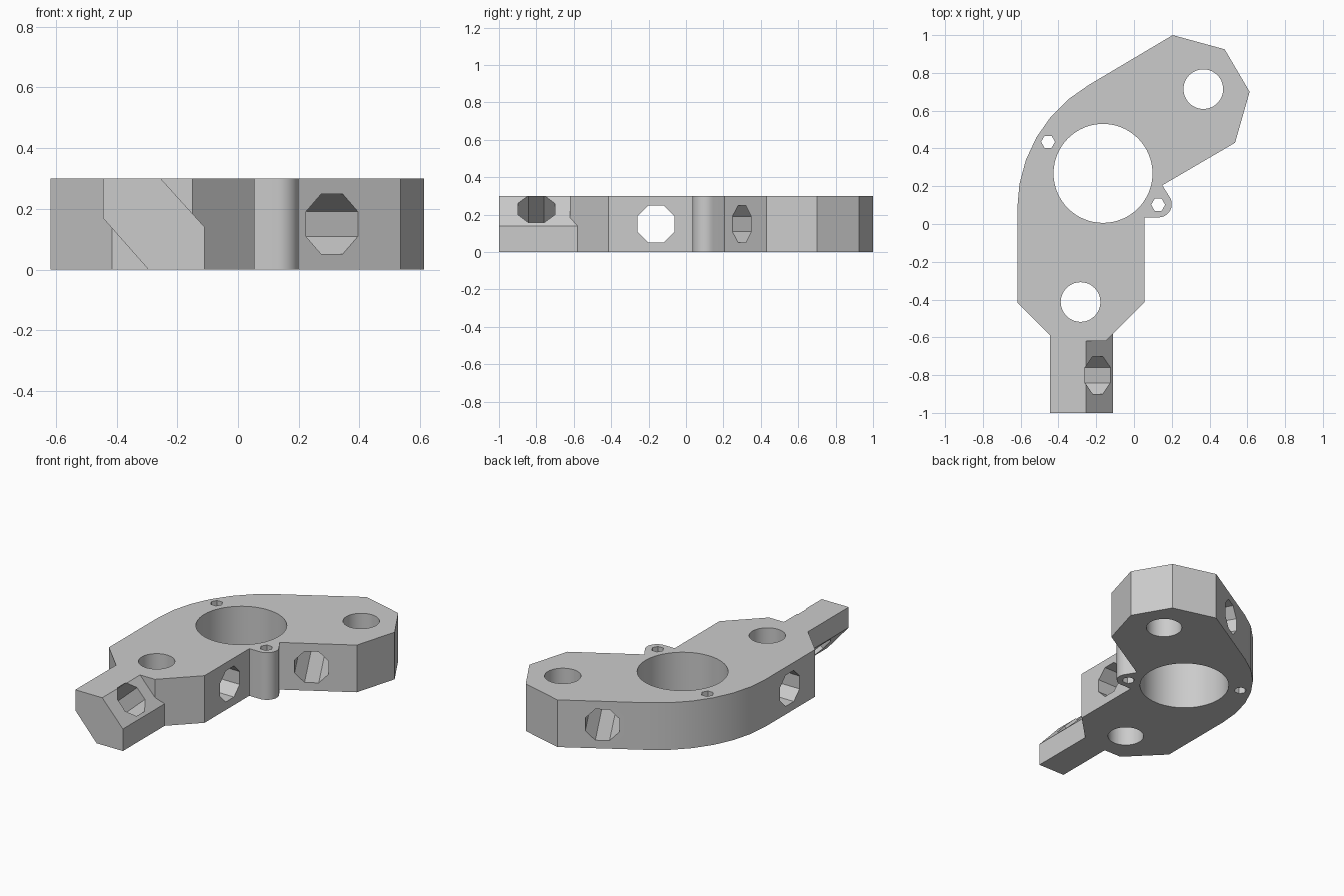
import bpy, math
from math import cos, sin, radians
from mathutils import Vector, Matrix

if "Cube" in bpy.data.objects:
    bpy.data.objects.remove(bpy.data.objects["Cube"])

HEIGHT = 0.3
MID = HEIGHT / 2

grey = bpy.data.materials.new("plain_grey")
grey.use_nodes = True
grey.diffuse_color = (0.6, 0.6, 0.6, 1)
grey.node_tree.nodes["Principled BSDF"].inputs["Base Color"].default_value = (0.6, 0.6, 0.6, 1)


def arc(cx, cy, r, start, end, steps):
    angles = [radians(start + (end - start) * i / steps) for i in range(steps + 1)]
    return [(cx + r * cos(a), cy + r * sin(a)) for a in angles]


def prism(name, profile, depth, matrix=Matrix()):
    """Extrude a 2D outline along local z, then place it."""
    n = len(profile)
    verts = [(x, y, z) for z in (0, depth) for x, y in profile]
    faces = [tuple(reversed(range(n))), tuple(range(n, 2 * n))]
    faces += [(i, (i + 1) % n, (i + 1) % n + n, i + n) for i in range(n)]
    mesh = bpy.data.meshes.new(name)
    mesh.from_pydata(verts, [], faces)
    mesh.transform(matrix)
    mesh.materials.append(grey)
    obj = bpy.data.objects.new(name, mesh)
    bpy.context.collection.objects.link(obj)
    return obj


def hole(name, centre, axis, r, sides, length, phase=0.0):
    """Cutter centred on a point and running along an axis."""
    ring = [(r * cos(phase + math.tau * i / sides), r * sin(phase + math.tau * i / sides))
            for i in range(sides)]
    turn = Vector(axis).to_track_quat('Z', 'Y').to_matrix().to_4x4()
    place = Matrix.Translation(centre) @ turn @ Matrix.Translation((0, 0, -length / 2))
    obj = prism(name, ring, length, place)
    obj.hide_render = True
    return obj


def combine(target, other, operation):
    mod = target.modifiers.new(other.name, 'BOOLEAN')
    mod.operation, mod.solver, mod.object = operation, 'EXACT', other
    bpy.context.view_layer.objects.active = target
    bpy.ops.object.modifier_apply(modifier=mod.name)
    bpy.data.objects.remove(other)


# Bent plate with a rounded outer elbow and a small screw lug inside the bend
outline = [(-0.415, -0.62), (-0.15, -0.62), (0.055, -0.415), (0.055, 0.035)]
outline += arc(0.13, 0.105, 0.07, -90, 35, 12)
outline += [(0.15, 0.205), (0.535, 0.43), (0.612, 0.70), (0.48, 0.925), (0.205, 1.0)]
outline += arc(0.14, 0.08, 0.758, 120, 180, 6)
outline += [(-0.618, -0.415)]
bracket = prism("bracket", outline, HEIGHT)

# End tab with two opposite corners cut off
section = [(-0.295, 0), (-0.11, 0), (-0.11, 0.14), (-0.255, 0.3), (-0.445, 0.3), (-0.445, 0.17)]
along_y = Matrix.Translation((0, -0.5, 0)) @ Matrix.Rotation(radians(90), 4, 'X')
combine(bracket, prism("end_tab", section, 0.5, along_y), 'UNION')

# Vertical bores and hexagonal screw holes
for name, x, y, r, sides in (("centre_bore", -0.164, 0.268, 0.262, 64),
                             ("front_bore", -0.283, -0.413, 0.105, 48),
                             ("back_bore", 0.367, 0.714, 0.105, 48),
                             ("lug_screw_hole", 0.128, 0.102, 0.037, 6),
                             ("outer_screw_hole", -0.455, 0.435, 0.037, 6)):
    combine(bracket, hole(name, (x, y, MID), (0, 0, 1), r, sides, 1), 'DIFFERENCE')

# Octagonal cross holes through both arms and the tab
for name, centre, axis, length in (
        ("front_arm_hole", (-0.28, -0.16, MID), (1, 0, 0), 1.2),
        ("back_arm_hole", (0.16, 0.557, MID), (-0.5, 0.866, 0), 1.2),
        ("tab_hole", (-0.28, -0.8, MID), (0.74, 0, 0.67), 0.8)):
    cutter = hole(name, centre, axis, 0.107, 8, length, math.pi / 8)
    combine(bracket, cutter, 'DIFFERENCE')

bpy.ops.object.select_all(action='DESELECT')
bracket.select_set(True)
bpy.context.view_layer.objects.active = bracket
bpy.ops.object.shade_smooth_by_angle(angle=radians(25))
